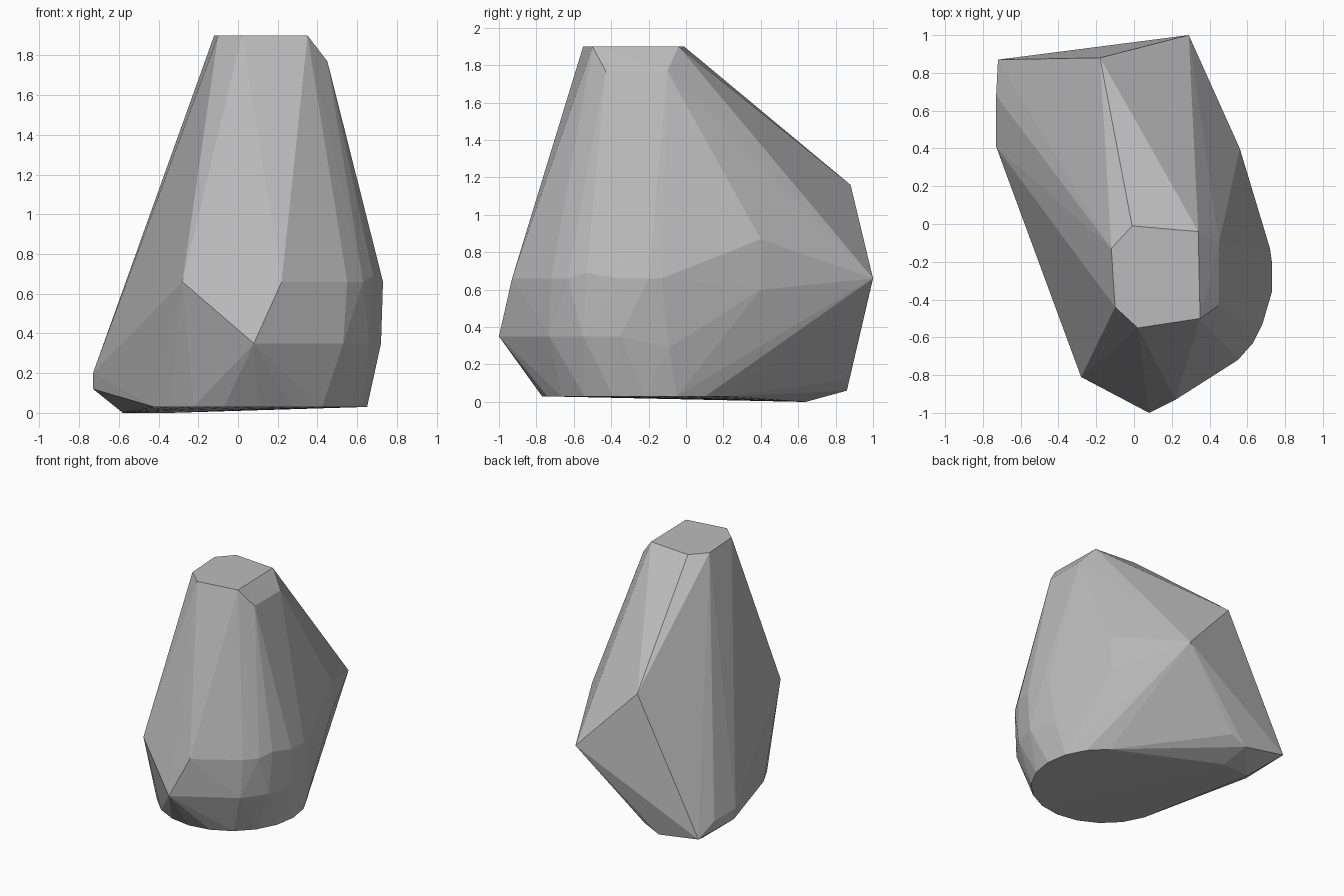
import bpy
import bmesh
from math import cos, sin, tau
from mathutils import Vector

default_cube = bpy.data.objects.get("Cube")
if default_cube:
    bpy.data.objects.remove(default_cube, do_unlink=True)


def make_material(name, color):
    material = bpy.data.materials.new(name)
    material.use_nodes = True
    material.diffuse_color = color
    shader = material.node_tree.nodes["Principled BSDF"]
    shader.inputs["Base Color"].default_value = color
    return material


def level(height, *outline):
    """Corners that share one height."""
    return [Vector((x, y, height)) for x, y in outline]


def round_base(center, radius, height, count):
    """Corners of the rounded foot of the stone."""
    corners = []
    for step in range(count):
        angle = tau * step / count
        corners.append(Vector((center[0] + radius * cos(angle),
                               center[1] + radius * sin(angle), height)))
    return corners


def build_stone(name, corners, material):
    """Wrap the corners in a faceted convex shell."""
    shell = bmesh.new()
    for corner in corners:
        shell.verts.new(corner)
    hull = bmesh.ops.convex_hull(shell, input=shell.verts)
    unused = set(hull["geom_interior"]) | set(hull["geom_unused"])
    loose = [item for item in unused if isinstance(item, bmesh.types.BMVert)]
    bmesh.ops.delete(shell, geom=loose, context="VERTS")
    bmesh.ops.recalc_face_normals(shell, faces=shell.faces)
    mesh = bpy.data.meshes.new(name)
    shell.to_mesh(mesh)
    shell.free()
    mesh.materials.append(material)
    stone = bpy.data.objects.new(name, mesh)
    bpy.context.collection.objects.link(stone)
    return stone


# Flat top and the chipped corner beside it
corners = level(1.9, (-.01, -.01), (.34, -.04), (.35, -.5),
                (.02, -.55), (-.1, -.44), (-.12, -.13))
corners += level(1.77, (.45, -.43), (.45, -.1))

# Back ridge and back point
corners += level(1.16, (-.18, .88))
corners += level(.66, (.29, 1))

# Widest belt round the front and side
corners += level(.66, (-.28, -.81), (.22, -.93), (.55, -.72), (.63, -.63),
                 (.73, -.36), (.73, -.2), (.72, -.13))
corners += level(.69, (.68, -.53))
corners += level(.87, (.56, .4))
corners += level(.6, (.55, .4))
corners += level(.47, (.53, .36))

# Lower belt with the front point
corners += level(.35, (.08, -1), (.53, -.73), (.66, -.55),
                 (.72, -.35), (.7, -.2))
corners += level(.29, (.68, -.09))

# Low toe at the back
corners += level(.2, (-.73, .41), (-.73, .68))
corners += level(.12, (-.73, .43), (-.72, .87), (-.23, .86))
corners += level(.06, (-.36, .86))
corners += level(0, (-.58, .62), (-.34, .64))

# Rounded foot
corners += round_base((.1, -.22), .55, .03, 20)

stone_gray = make_material("stone gray", (.5, .5, .5, 1))
build_stone("stone", corners, stone_gray)
